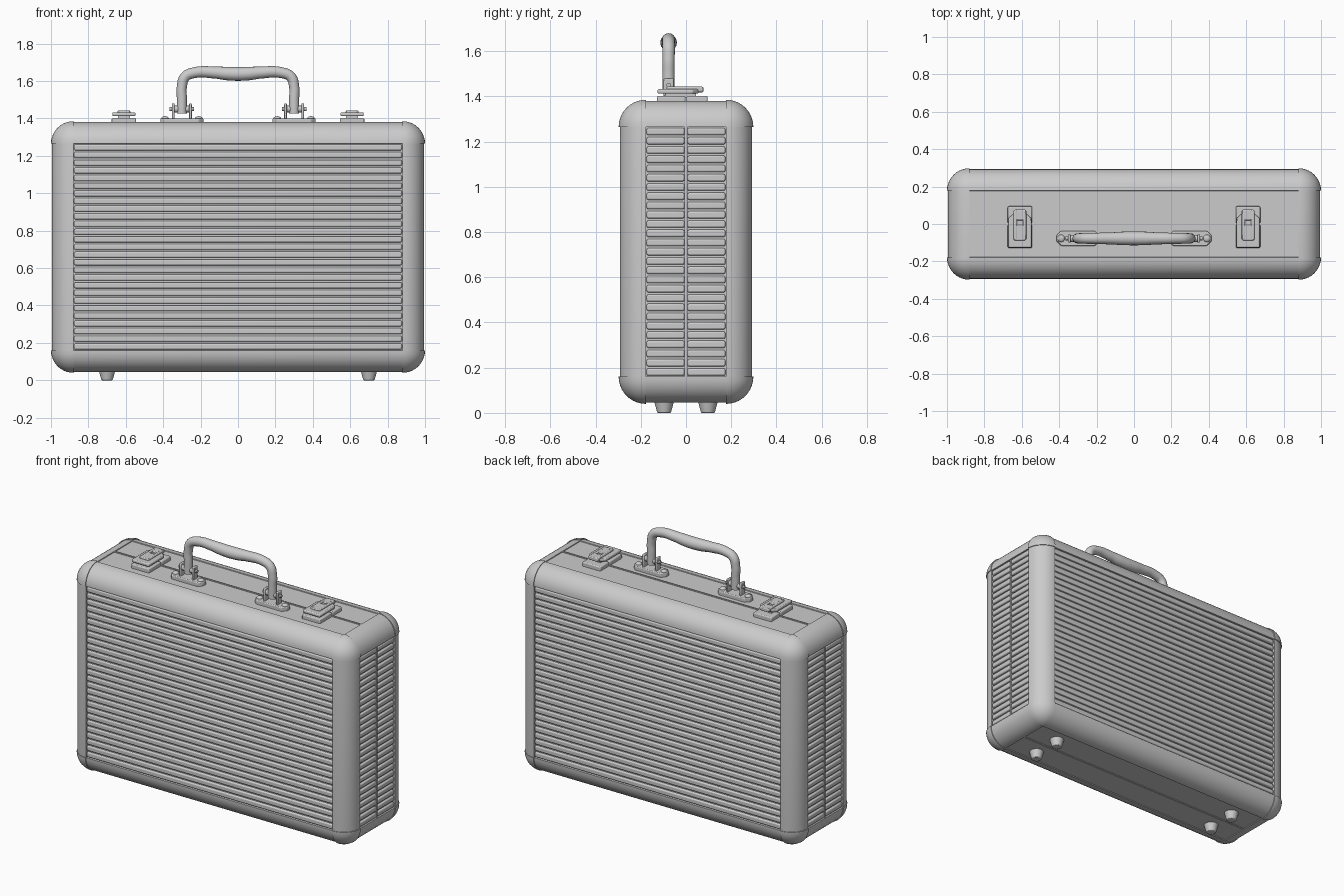
import bpy, bmesh
from math import radians
from mathutils import Matrix, Vector

if "Cube" in bpy.data.objects:
    bpy.data.objects.remove(bpy.data.objects["Cube"])


def finish(bm, name, mirror="", bevel=0.0, segments=2):
    """Turn a bmesh in world coordinates into an object, mirrored about the origin."""
    bmesh.ops.recalc_face_normals(bm, faces=bm.faces)
    me = bpy.data.meshes.new(name)
    bm.to_mesh(me)
    bm.free()
    ob = bpy.data.objects.new(name, me)
    bpy.context.collection.objects.link(ob)
    if bevel:
        m = ob.modifiers.new("bevel", 'BEVEL')
        m.width, m.segments, m.limit_method = bevel, segments, 'ANGLE'
    if mirror:
        m = ob.modifiers.new("mirror", 'MIRROR')
        m.use_axis = ["X" in mirror, "Y" in mirror, False]
        m.use_mirror_merge = False
    return ob


def add_box(bm, x, y, z):
    lo, hi = Vector((x[0], y[0], z[0])), Vector((x[1], y[1], z[1]))
    mat = Matrix.Translation((lo + hi) / 2) @ Matrix.Diagonal((*(hi - lo), 1))
    bmesh.ops.create_cube(bm, size=1, matrix=mat)


def boxes(name, items, **kw):
    bm = bmesh.new()
    for it in items:
        add_box(bm, *it)
    return finish(bm, name, **kw)


def prism(name, pts, z0, z1, **kw):
    bm = bmesh.new()
    f = bm.faces.new([bm.verts.new((x, y, z0)) for x, y in pts])
    ext = bmesh.ops.extrude_face_region(bm, geom=[f])
    bmesh.ops.translate(bm, vec=(0, 0, z1 - z0),
                        verts=[v for v in ext["geom"] if isinstance(v, bmesh.types.BMVert)])
    return finish(bm, name, **kw)


CX, CY, Z0, Z1, R = 0.88, 0.178, 0.16, 1.265, 0.115

# case body: rounded frame with recessed panels
bm = bmesh.new()
add_box(bm, (-CX - R, CX + R), (-CY - R, CY + R), (Z0 - R, Z1 + R))
bmesh.ops.bevel(bm, geom=bm.edges[:], offset=R, segments=10, profile=0.5, affect='EDGES')
bm.normal_update()
panels = sorted(bm.faces, key=lambda f: -f.calc_area())[:6]
for f in panels:
    depth = -0.005 if abs(f.normal.z) > 0.9 else -0.014
    bmesh.ops.inset_individual(bm, faces=[f], thickness=0.002, depth=depth)
finish(bm, "case_body")

# eight rounded corner caps, slightly proud of the frame
bm = bmesh.new()
for zc, sz in ((Z1, 1), (Z0, -1)):
    part = bmesh.new()
    bmesh.ops.create_uvsphere(part, u_segments=40, v_segments=20, radius=0.12)
    for n in ((1, 0, 0), (0, 1, 0), (0, 0, sz)):
        bmesh.ops.bisect_plane(part, geom=part.verts[:] + part.edges[:] + part.faces[:],
                               plane_co=(0, 0, 0), plane_no=n, clear_inner=True, dist=1e-5)
        bmesh.ops.holes_fill(part, edges=[e for e in part.edges if e.is_boundary], sides=0)
    bmesh.ops.translate(part, vec=(CX, CY, zc), verts=part.verts)
    me = bpy.data.meshes.new("tmp")
    part.to_mesh(me)
    bm.from_mesh(me)
    part.free()
    bpy.data.meshes.remove(me)
finish(bm, "corner_caps", mirror="XY")

# ribbed panels
N = 27
pitch = (Z1 - Z0) / N
ribs = [(Z0 + (i + 0.5) * pitch - 0.016, Z0 + (i + 0.5) * pitch + 0.016) for i in range(N)]
yf, xf = CY + R, CX + R
boxes("front_back_ribs", [((-CX + 0.004, CX - 0.004), (yf - 0.024, yf - 0.001), z) for z in ribs],
      mirror="Y", bevel=0.007)
boxes("side_ribs", [((xf - 0.024, xf - 0.001), (0.007, CY - 0.004), z) for z in ribs],
      mirror="XY", bevel=0.007)

# seam between the two shells
boxes("side_seam", [((xf - 0.02, xf - 0.005), (0.001, 0.006), (Z0, Z1))], mirror="XY")
boxes("top_bottom_seam", [((-CX, CX), (0.0015, 0.006), (Z1 + R - 0.01, Z1 + R - 0.001)),
                          ((-CX, CX), (0.0015, 0.006), (Z0 - R + 0.001, Z0 - R + 0.01))], mirror="Y")

# feet
bm = bmesh.new()
bmesh.ops.create_cone(bm, cap_ends=True, segments=24, radius1=0.03, radius2=0.045, depth=0.055,
                      matrix=Matrix.Translation((0.7, 0.097, 0.0275)))
finish(bm, "feet", mirror="XY", bevel=0.004)

# latches
L = 0.61
boxes("latch_plates", [((L - 0.065, L + 0.065), (-0.128, -0.003), (1.37, 1.402)),
                       ((L - 0.065, L + 0.065), (0.003, 0.095), (1.37, 1.402))],
      mirror="X", bevel=0.006)
prism("latch_levers", [(L - 0.062, -0.126), (L + 0.062, -0.126), (L + 0.062, 0.03),
                       (L + 0.034, 0.055), (L - 0.034, 0.055), (L - 0.062, 0.03)],
      1.412, 1.432, mirror="X", bevel=0.006)
boxes("latch_core", [((L - 0.032, L + 0.032), (-0.09, 0.045), (1.395, 1.42))], mirror="X")
boxes("latch_hasp", [((L - 0.034, L - 0.016), (-0.085, 0.075), (1.42, 1.443)),
                     ((L + 0.016, L + 0.034), (-0.085, 0.075), (1.42, 1.443)),
                     ((L - 0.03, L + 0.03), (0.02, 0.077), (1.418, 1.442)),
                     ((L - 0.03, L + 0.03), (-0.088, -0.005), (1.418, 1.442))],
      mirror="X", bevel=0.005)

# handle brackets: plate, rivets, lugs, pin
HX, HY = 0.3, -0.077
a, b, c = 0.115, 0.04, 0.025
prism("handle_plates", [(HX + sx, HY + sy) for sx, sy in
                        ((-a, c - b), (-a + c, -b), (a - c, -b), (a, c - b),
                         (a, b - c), (a - c, b), (-a + c, b), (-a, b - c))],
      1.37, 1.4, mirror="X", bevel=0.005)
bm = bmesh.new()
for dx in (-0.09, 0.09):
    bmesh.ops.create_uvsphere(bm, u_segments=16, v_segments=10, radius=0.02,
                              matrix=Matrix.Translation((HX + dx, HY, 1.4)) @ Matrix.Diagonal((1, 1, 0.6, 1)))
finish(bm, "handle_rivets", mirror="X")
boxes("handle_lugs", [((HX + d - 0.007, HX + d + 0.007), (HY - 0.022, HY + 0.022), (1.395, 1.48))
                      for d in (-0.046, 0.046)], mirror="X", bevel=0.005)
bm = bmesh.new()
for r, d in ((0.01, 0.13), (0.018, 0.108)):
    bmesh.ops.create_cone(bm, cap_ends=True, segments=20, radius1=r, radius2=r, depth=d,
                          matrix=Matrix.Translation((HX, HY, 1.45)) @ Matrix.Rotation(radians(90), 4, 'Y'))
finish(bm, "handle_pins", mirror="X")

# handle: tapered swept tube
half = [(0.3, 1.425, 0.027), (0.3, 1.5, 0.027), (0.3, 1.57, 0.027), (0.283, 1.622, 0.028),
        (0.23, 1.645, 0.029), (0.12, 1.645, 0.032), (0.06, 1.64, 0.036)]
pts = [(-x, z, r) for x, z, r in half] + [(0, 1.638, 0.037)] + half[::-1]
cu = bpy.data.curves.new("handle", 'CURVE')
cu.dimensions, cu.bevel_depth, cu.bevel_resolution, cu.use_fill_caps = '3D', 0.03, 6, True
sp = cu.splines.new('BEZIER')
sp.bezier_points.add(len(pts) - 1)
for p, (x, z, r) in zip(sp.bezier_points, pts):
    p.co, p.radius = (x, HY, z), r / 0.03
    p.handle_left_type = p.handle_right_type = 'AUTO'
handle = bpy.data.objects.new("handle", cu)
bpy.context.collection.objects.link(handle)
bpy.context.view_layer.objects.active = handle
handle.select_set(True)
bpy.ops.object.convert(target='MESH')

# smooth shading with sharp edges kept
for ob in bpy.context.scene.objects:
    ob.select_set(ob.type == 'MESH')
bpy.ops.object.shade_smooth_by_angle(angle=radians(35))
